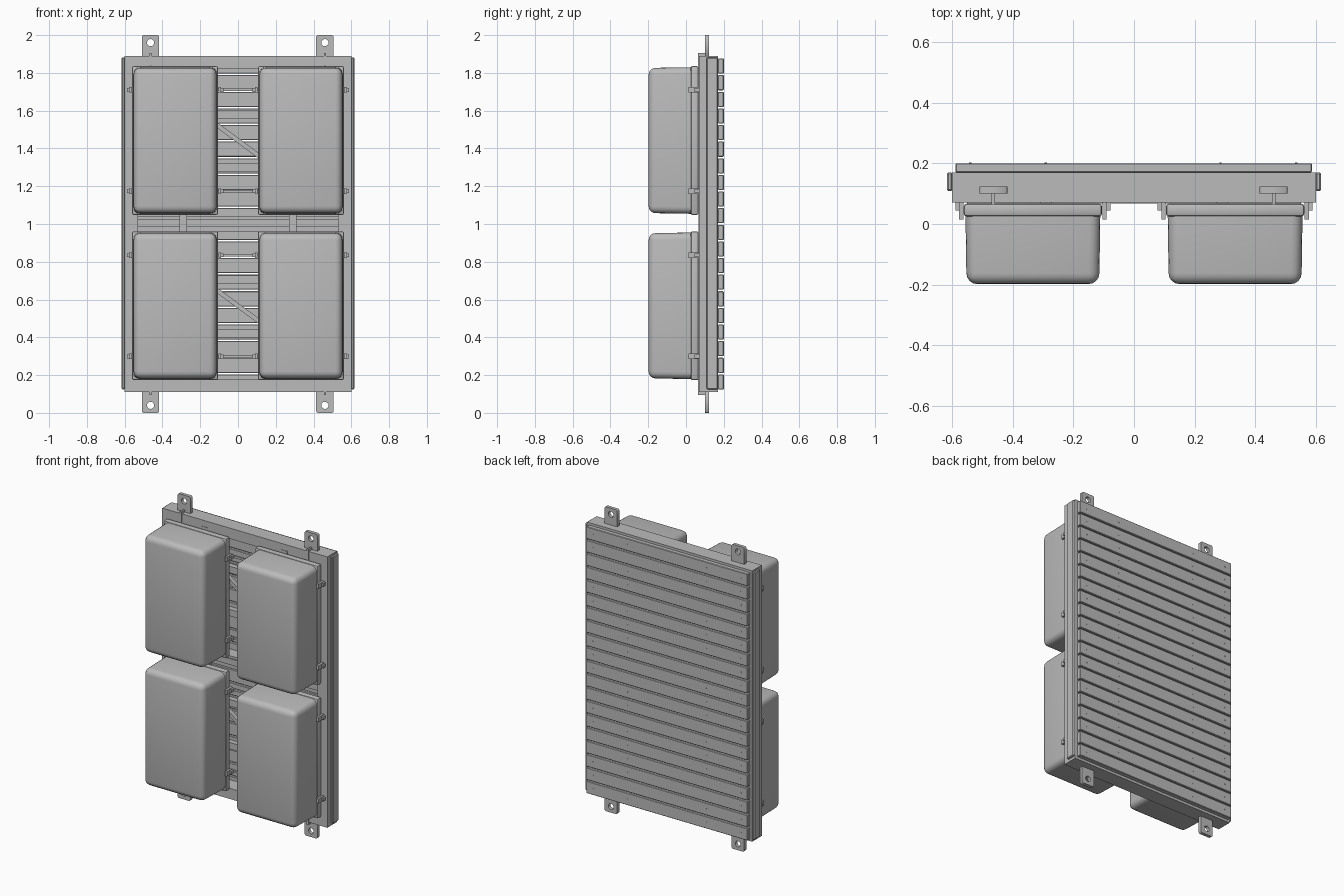
import bpy, bmesh, math
from mathutils import Matrix, Vector

if "Cube" in bpy.data.objects:
    bpy.data.objects.remove(bpy.data.objects["Cube"])

GREY = (0.5, 0.5, 0.5, 1)
grey = bpy.data.materials.new("plain grey")
grey.use_nodes = True
grey.diffuse_color = GREY
grey.node_tree.nodes["Principled BSDF"].inputs["Base Color"].default_value = GREY


def finish(name, bm, smooth=False):
    me = bpy.data.meshes.new(name)
    bmesh.ops.recalc_face_normals(bm, faces=bm.faces)
    bm.to_mesh(me)
    bm.free()
    ob = bpy.data.objects.new(name, me)
    bpy.context.scene.collection.objects.link(ob)
    me.materials.append(grey)
    if smooth:
        bpy.ops.object.select_all(action="DESELECT")
        ob.select_set(True)
        bpy.context.view_layer.objects.active = ob
        bpy.ops.object.shade_smooth_by_angle(angle=math.radians(35))
    return ob


def add_box(bm, x, y, z):
    """Add a box given its (min, max) on every axis."""
    size = [b - a for a, b in (x, y, z)]
    mid = Vector([(a + b) / 2 for a, b in (x, y, z)])
    return bmesh.ops.create_cube(
        bm, size=1, matrix=Matrix.Translation(mid) @ Matrix.Diagonal((*size, 1)))["verts"]


def box(name, x, y, z, bevel=0.0, segments=1):
    bm = bmesh.new()
    add_box(bm, x, y, z)
    if bevel:
        bmesh.ops.bevel(bm, geom=bm.edges[:], offset=bevel, segments=segments,
                        profile=0.5, affect="EDGES")
    return finish(name, bm, smooth=segments > 1)


def around(c, half):
    return (c - half, c + half)


# Outer frame and centre rail
for s, side in ((-1, "right"), (1, "left")):
    box(f"{side}_frame_rail", sorted((s * 0.53, s * 0.6)), (0.07, 0.17), (0.11, 1.89))
    box(f"{side}_edge_strip", sorted((s * 0.598, s * 0.616)), (0.108, 0.17),
        (0.125, 1.882), bevel=0.005)
    box(f"{side}_upright", around(s * 0.29, 0.02), (0.067, 0.11), (0.15, 1.85))
for name, z in (("bottom", (0.11, 0.18)), ("top", (1.82, 1.89))):
    box(f"{name}_frame_rail", (-0.53, 0.53), (0.07, 0.17), z)
box("centre_rail", (-0.53, 0.53), (0.09, 0.17), (0.96, 1.04))
box("centre_rail_lip", (-0.53, 0.53), (0.082, 0.09), (0.985, 1.025))

# Back slats with fasteners
PITCH = 0.088
for i in range(20):
    z = 0.12 + PITCH * i
    box(f"back_slat_{i + 1}", (-0.588, 0.586), (0.17, 0.2), (z + 0.004, z + PITCH - 0.004),
        bevel=0.003)
bm = bmesh.new()
for i in range(20):
    for x in (-0.54, -0.29, 0.285, 0.535):
        place = Matrix.Translation((x, 0.2, 0.12 + PITCH * (i + 0.5)))
        bmesh.ops.create_cone(bm, cap_ends=True, segments=8, radius1=0.004, radius2=0.004,
                              depth=0.004, matrix=place @ Matrix.Rotation(math.pi / 2, 4, "X"))
finish("slat_fasteners", bm)

# Pods, their mounting plates, braces, clips and bars, in two rows
for row, mid in (("lower", 0.567), ("upper", 1.442)):
    for s, side in ((-1, "right"), (1, "left")):
        x = s * 0.333
        box(f"{row}_{side}_pod_plate", around(x, 0.228), (0.025, 0.067),
            around(mid, 0.394), bevel=0.01, segments=2)

        bm = bmesh.new()
        verts = add_box(bm, around(x, 0.222), (-0.198, 0.03), around(mid, 0.388))
        for v in verts:
            if v.co.y < 0:
                v.co.x = x + (v.co.x - x) * 0.985
                v.co.z = mid + (v.co.z - mid) * 0.99
        edges = [e for e in bm.edges if any(v.co.y < 0 for v in e.verts)]
        bmesh.ops.bevel(bm, geom=edges, offset=0.036, segments=4, profile=0.5,
                        affect="EDGES")
        finish(f"{row}_{side}_pod", bm, smooth=True)

        # Clips on both edges of the plate
        bm = bmesh.new()
        for dz in (-0.268, 0.268):
            for e in (-1, 1):
                add_box(bm, around(x + e * 0.236, 0.007), (0.014, 0.072),
                        around(mid + dz, 0.015))
                add_box(bm, around(x + e * 0.243, 0.012), (0.045, 0.07),
                        around(mid + dz, 0.01))
        finish(f"{row}_{side}_clips", bm)

    for n, dz in enumerate((-0.268, 0.268)):
        box(f"{row}_cross_bar_{n + 1}", (-0.55, 0.55), (0.068, 0.08), around(mid + dz, 0.007))
    for n, dz in enumerate((-0.145, 0.138)):
        box(f"{row}_batten_{n + 1}", (-0.53, 0.53), (0.135, 0.17), around(mid + dz, 0.022))

    # Diagonal brace from corner to corner
    brace = box(f"{row}_diagonal_brace", around(0, 0.64), (-0.014, 0.014), around(0, 0.012))
    brace.location = (0, 0.1, mid)
    brace.rotation_euler.y = math.atan2(0.39, 0.53)


# Mounting tabs with a round hole, cut from a flat outline
def spline(curve, points):
    sp = curve.splines.new("POLY")
    sp.points.add(len(points) - 1)
    for p, (x, y) in zip(sp.points, points):
        p.co = (x, y, 0, 1)
    sp.use_cyclic_u = True


def tab(name, x, top):
    curve = bpy.data.curves.new(name, "CURVE")
    curve.dimensions = "2D"
    curve.fill_mode = "BOTH"
    curve.extrude = 0.011
    w, c, low, high = 0.046, 0.007, -0.11, 0.04
    spline(curve, [(-w, low), (w, low), (w, high - c), (w - c, high),
                   (c - w, high), (-w, high - c)])
    spline(curve, [(0.019 * math.cos(a * math.pi / 8), 0.019 * math.sin(a * math.pi / 8))
                   for a in range(16)])
    ob = bpy.data.objects.new(name, curve)
    bpy.context.scene.collection.objects.link(ob)
    curve.materials.append(grey)
    ob.location = (x, 0.112, 1.96 if top else 0.04)
    ob.rotation_euler = (math.pi / 2, 0 if top else math.pi, 0)


for x, side in ((-0.463, "right"), (0.46, "left")):
    for top, end in ((False, "bottom"), (True, "top")):
        tab(f"{end}_{side}_tab", x, top)
        box(f"{end}_{side}_tab_rib", around(x, 0.006), (0.064, 0.104),
            (1.82, 1.905) if top else (0.095, 0.18))
